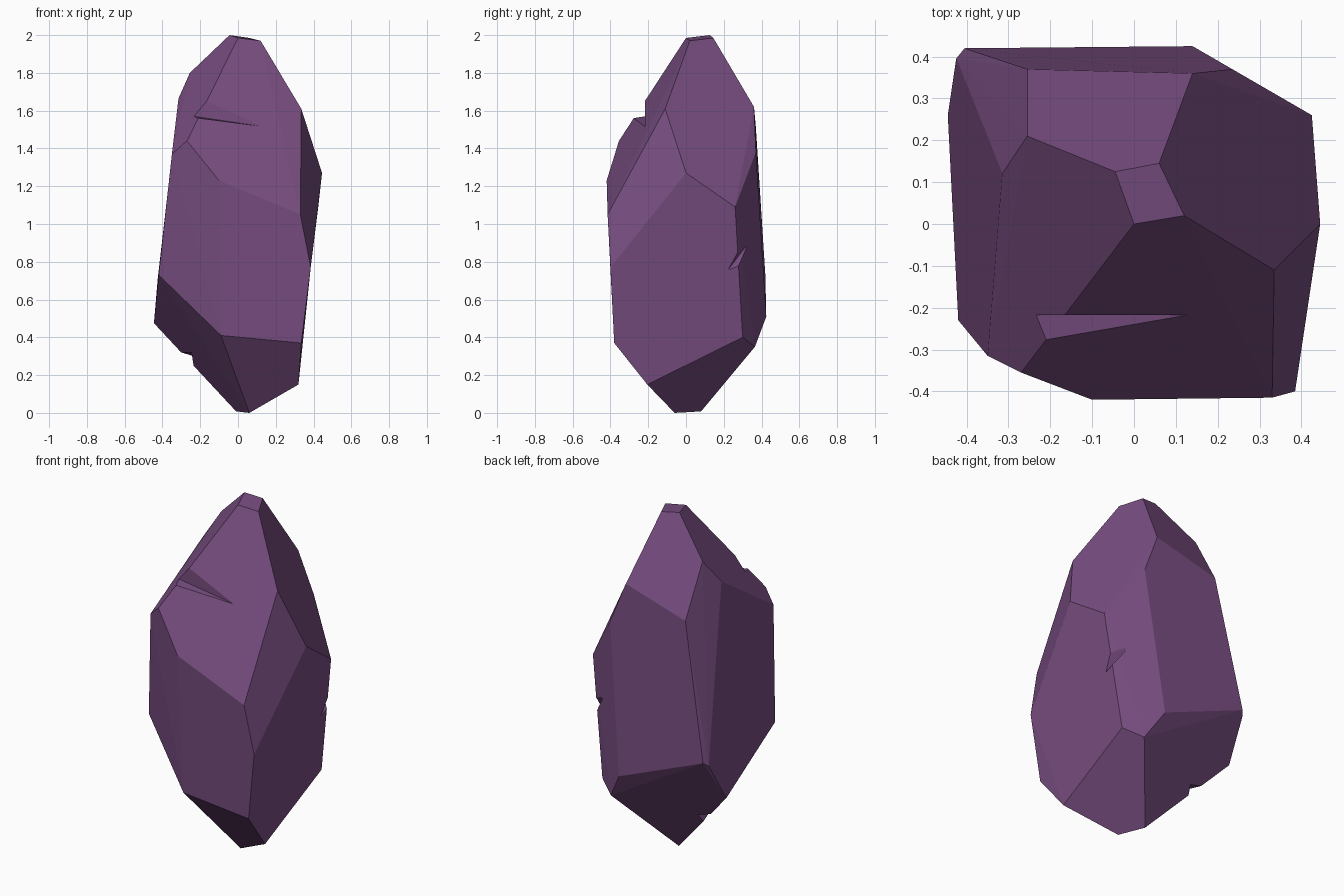
import bpy, bmesh, math
from mathutils import Vector

if "Cube" in bpy.data.objects:
    bpy.data.objects.remove(bpy.data.objects["Cube"])

purple = bpy.data.materials.new("crystal purple")
purple.diffuse_color = (0.185, 0.074, 0.215, 1)
purple.use_nodes = True
purple.node_tree.nodes["Principled BSDF"].inputs["Base Color"].default_value = purple.diffuse_color


def hull_object(name, corners, merge_angle=0):
    """Flat-faced solid spanned by its corner points."""
    bm = bmesh.new()
    for c in corners:
        bm.verts.new(c)
    out = bmesh.ops.convex_hull(bm, input=bm.verts)
    loose = [v for v in bm.verts if not v.link_faces]
    bmesh.ops.delete(bm, geom=loose, context='VERTS')
    if merge_angle:
        bmesh.ops.dissolve_limit(bm, angle_limit=math.radians(merge_angle),
                                 verts=bm.verts, edges=bm.edges)
    bmesh.ops.recalc_face_normals(bm, faces=bm.faces)
    me = bpy.data.meshes.new(name)
    bm.to_mesh(me)
    bm.free()
    me.materials.append(purple)
    ob = bpy.data.objects.new(name, me)
    bpy.context.collection.objects.link(ob)
    return ob


# Crystal body: corners of the facets, from tip to foot
tip = [(-.045, .125, 2.0), (.06, .145, 1.985), (.12, .02, 1.97), (0, 0, 1.985)]
shoulder = [(-.255, .21, 1.80), (-.255, .37, 1.51), (.14, .36, 1.62),
            (.235, .37, 1.38), (.335, -.11, 1.61), (-.315, .12, 1.665),
            (-.27, -.355, 1.44), (-.35, -.315, 1.37)]
waist = [(.445, 0, 1.27), (.425, .26, 1.09), (.33, -.415, 1.05),
         (.385, -.40, .77), (-.10, -.42, 1.23), (-.42, -.23, .73)]
lower = [(-.445, .26, .475), (-.425, .395, .71), (-.405, .42, .73),
         (.14, .425, .51), (.235, .365, .35), (.335, .30, .40),
         (.335, -.38, .37), (-.09, -.38, .41)]
foot = [(.32, -.205, .15), (.06, -.06, 0), (-.01, .08, .008)]
crystal = hull_object("crystal", tip + shoulder + waist + lower + foot, 3)

# Ledge chipped out of the upper front slope
ledge = []
for x in (-.6, .6):
    for y in (-.218, -.7):
        ledge += [(x, y, 1.5355 - .147 * x + .1 * (y + .218)), (x, y, 2.3)]


def chip(end_a, end_b, upper, under):
    """Wedge whose inner crease runs end_a-end_b and opens past two rim points."""
    a, b = Vector(end_a), Vector(end_b)
    mid = (a + b) / 2
    return [a, b] + [mid + 3 * (Vector(p) - mid) for p in (upper, under)]


# Small chips on the right-back edge and the lower left edge
side_chip = chip((.381, .225, .76), (.314, .32, .885),
                 (.393, .274, .85), (.384, .278, .78))
foot_chip = chip((-.25, .06, .323), (-.20, .31, .277),
                 (-.30, .20, .32), (-.235, .173, .25))

bpy.context.view_layer.objects.active = crystal
for name, pts in (("ledge_cutter", ledge), ("side_chip_cutter", side_chip),
                  ("foot_chip_cutter", foot_chip)):
    cutter = hull_object(name, pts)
    cutter.hide_render = True
    mod = crystal.modifiers.new(name, 'BOOLEAN')
    mod.operation = 'DIFFERENCE'
    mod.solver = 'EXACT'
    mod.object = cutter
    bpy.ops.object.modifier_apply(modifier=mod.name)
    bpy.data.objects.remove(cutter)
